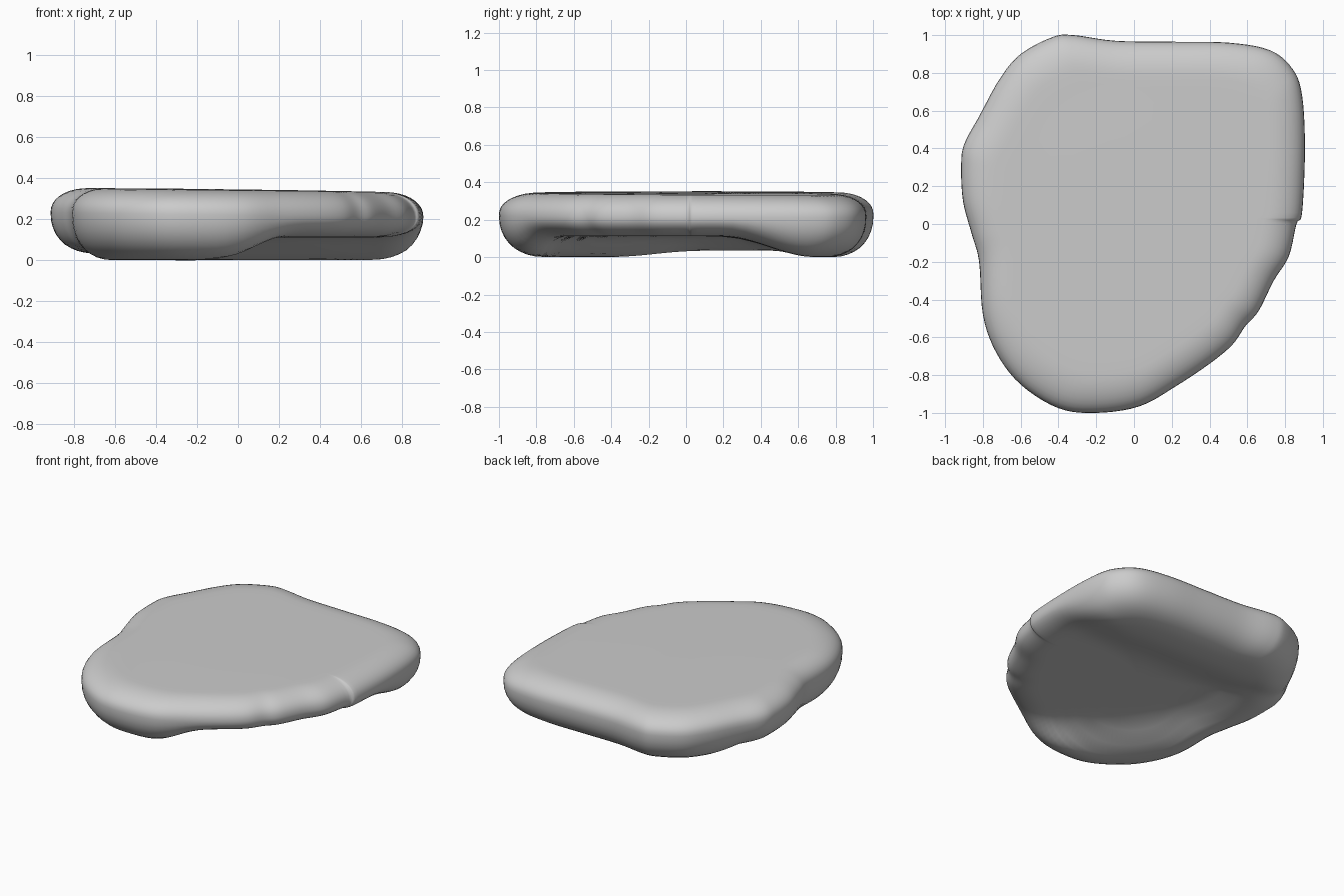
import bpy, bmesh, math
from mathutils import Vector

default = bpy.data.objects.get("Cube")
if default:
    bpy.data.objects.remove(default, do_unlink=True)

# Outline of the slab seen from above, counter-clockwise from the left side
OUTLINE = [
    (.905, .4), (.89, .06), (.86, 0), (.82, -.17), (.74, -.3), (.66, -.46),
    (.59, -.54), (.52, -.64), (.4, -.74), (.22, -.86), (.03, -.965), (-.2, -1),
    (-.4, -.975), (-.6, -.85), (-.73, -.68), (-.8, -.48), (-.82, -.2),
    (-.86, -.05), (-.905, .12), (-.915, .3), (-.9, .42), (-.82, .57),
    (-.71, .77), (-.6, .9), (-.43, .99), (-.32, 1), (-.1, .97), (.2, .965),
    (.5, .96), (.72, .92), (.84, .82), (.89, .68)]
OUTLINE = [Vector(p) for p in reversed(OUTLINE)]
CENTRE = Vector((0, .05))
STEPS = 5


def smooth(lo, hi, v):
    t = min(1, max(0, (v - lo) / (hi - lo)))
    return t * t * (3 - 2 * t)


def closed_spline(pts):
    """Smooth closed curve through the points."""
    out = []
    for i in range(len(pts)):
        a, b, c, d = (pts[(i + k) % len(pts)] for k in (-1, 0, 1, 2))
        for s in range(STEPS):
            t = s / STEPS
            out.append(.5 * (2 * b + (c - a) * t + (2 * a - 5 * b + 4 * c - d) * t ** 2
                             + (3 * b - a - 3 * c + d) * t ** 3))
    return out


def middle(p):
    return .225 - .012 * p.x


def top(p):
    return .345 - .013 * p.x + .004 * smooth(1, .2, p.length)


def bottom(p):
    """Hollow underside with a ridge along the back and a mound at the front right."""
    back = smooth(.2, .68, p.y)
    mound = smooth(.78, 1.02, (p - Vector((.35, .1))).length) * smooth(.4, -.1, p.x)
    return .115 - .112 * max(back, mound * (1 - .3 * smooth(-.4, .1, p.y)))


# Rings from the top centre, over the rounded rim, to the underside centre
rim = closed_spline(OUTLINE)
INNER = [.06, .15, .25, .35, .45, .55, .65, .74]
ARC = 9
rings = [(s, 1, top) for s in INNER]
for surface, order in ((top, range(ARC, -1, -1)), (bottom, range(1, ARC + 1))):
    for k in order:
        a = math.pi / 2 * k / ARC
        width = .2 if surface is top else .22
        rings.append((1 - width * (1 - math.cos(a)), math.sin(a) ** .9, surface))
rings += [(s, 1, bottom) for s in reversed(INNER)]

bm = bmesh.new()


def add_vert(p, lift, surface):
    z = middle(p) + (surface(p) - middle(p)) * lift
    return bm.verts.new((p.x, p.y, z))


loops = [[add_vert(CENTRE + (p - CENTRE) * s, lift, surface) for p in rim]
         for s, lift, surface in rings]
n = len(rim)
for upper, lower in zip(loops, loops[1:]):
    for i in range(n):
        j = (i + 1) % n
        bm.faces.new((upper[i], upper[j], lower[j], lower[i]))
for loop, surface in ((loops[0], top), (loops[-1], bottom)):
    hub = add_vert(CENTRE, 1, surface)
    for i in range(n):
        bm.faces.new((hub, loop[i], loop[(i + 1) % n]))

# Soften the inner creases and stand the slab on the ground
for _ in range(2):
    bmesh.ops.smooth_vert(bm, verts=[v for loop in loops[ARC + 14:] for v in loop],
                          factor=.5, use_axis_z=True)
low = min(v.co.z for v in bm.verts)
for v in bm.verts:
    v.co.z -= low
bmesh.ops.recalc_face_normals(bm, faces=bm.faces)
for f in bm.faces:
    f.smooth = True

mesh = bpy.data.meshes.new("stone_slab")
bm.to_mesh(mesh)
bm.free()
slab = bpy.data.objects.new("stone_slab", mesh)
bpy.context.collection.objects.link(slab)

# Plain grey stone
grey = bpy.data.materials.new("stone_grey")
grey.use_nodes = True
colour = (.6, .6, .6, 1)
grey.diffuse_color = colour
grey.node_tree.nodes["Principled BSDF"].inputs["Base Color"].default_value = colour
mesh.materials.append(grey)
